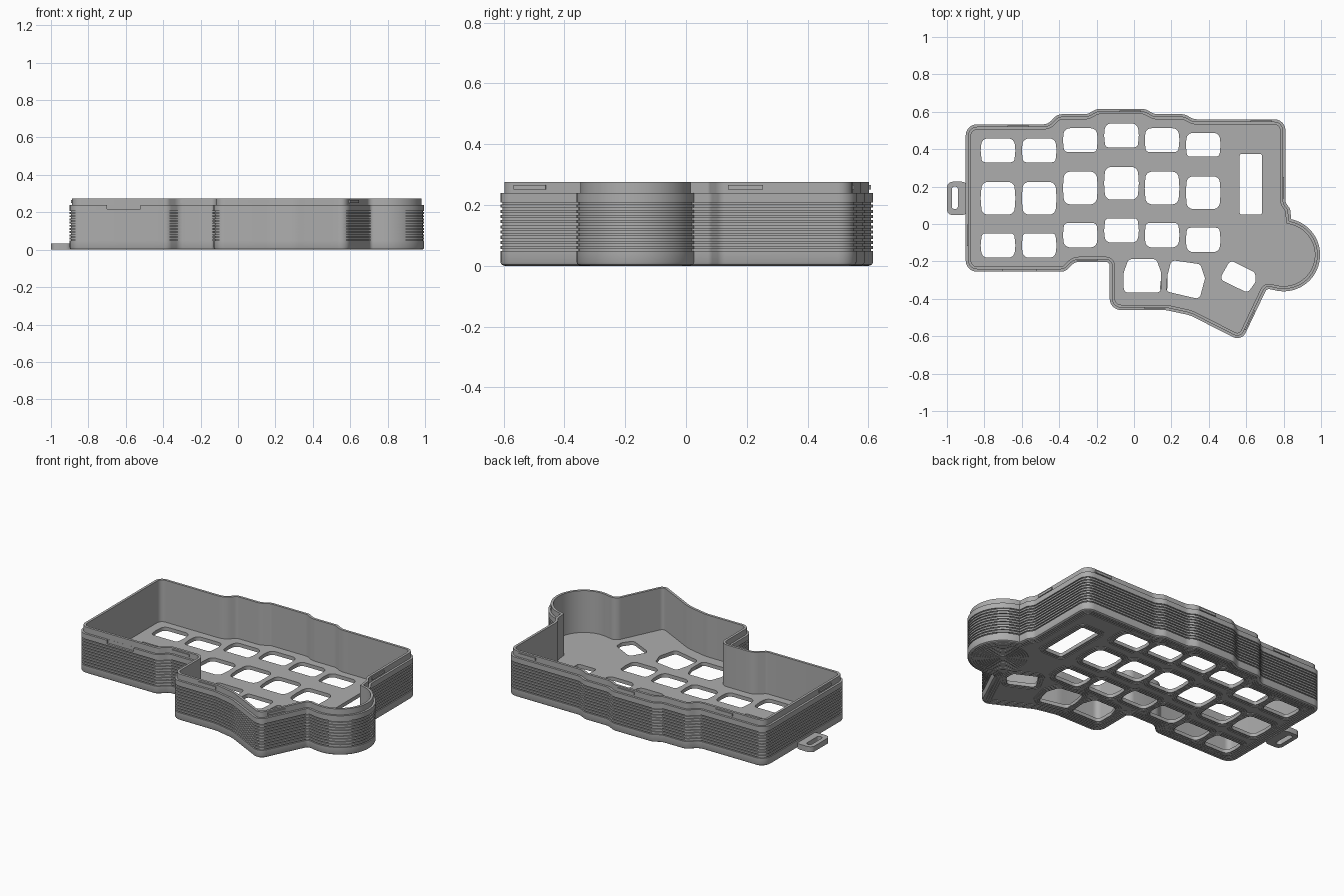
import bpy, bmesh, math
from mathutils import Vector

if "Cube" in bpy.data.objects:
    bpy.data.objects.remove(bpy.data.objects["Cube"])

grey = bpy.data.materials.new("matte grey")
grey.use_nodes = True
COLOUR = (0.42, 0.42, 0.42, 1)
grey.diffuse_color = COLOUR
grey.node_tree.nodes["Principled BSDF"].inputs["Base Color"].default_value = COLOUR


def rounded(corners, segs=6):
    """Round each (x, y, radius) corner of a counter-clockwise polygon."""
    out, n = [], len(corners)
    for i, (x, y, r) in enumerate(corners):
        p = Vector((x, y))
        a = Vector(corners[i - 1][:2]) - p
        b = Vector(corners[(i + 1) % n][:2]) - p
        if r == 0:
            out.append(p)
            continue
        half = a.angle(b) / 2
        t = min(r / math.tan(half), a.length * 0.48, b.length * 0.48)
        r = t * math.tan(half)
        a.normalize()
        b.normalize()
        c = p + (a + b).normalized() * (r / math.sin(half))
        va, vb = p + a * t - c, p + b * t - c
        sweep = va.angle_signed(vb)
        for k in range(segs + 1):
            s = -sweep * k / segs
            out.append(c + Vector((va.x * math.cos(s) - va.y * math.sin(s),
                                   va.x * math.sin(s) + va.y * math.cos(s))))
    return out


def inset(pts, d):
    """Move a counter-clockwise loop inwards by d (outwards if negative)."""
    out, n = [], len(pts)
    for i, p in enumerate(pts):
        a = (p - pts[i - 1]).normalized()
        b = (pts[(i + 1) % n] - p).normalized()
        m = Vector((-a.y - b.y, a.x + b.x)).normalized()
        out.append(p + m * d / max(0.5, m.dot(Vector((-a.y, a.x)))))
    return out


def add_loop(bm, pts, z):
    return [bm.verts.new((p.x, p.y, z)) for p in pts]


def bridge(bm, a, b):
    n = len(a)
    for i in range(n):
        j = (i + 1) % n
        bm.faces.new((a[i], a[j], b[j], b[i]))


def fill(bm, loops):
    edges = []
    for l in loops:
        for i, v in enumerate(l):
            w = l[(i + 1) % len(l)]
            edges.append(bm.edges.get((v, w)) or bm.edges.new((v, w)))
    bmesh.ops.triangle_fill(bm, use_beauty=True, edges=edges)


def ring_prism(bm, outer, inner, z0, z1):
    loops = [add_loop(bm, p, z) for p, z in
             ((outer, z0), (outer, z1), (inner, z1), (inner, z0))]
    for i in range(4):
        bridge(bm, loops[i - 1], loops[i])


def finish(bm, name):
    bmesh.ops.recalc_face_normals(bm, faces=bm.faces)
    me = bpy.data.meshes.new(name)
    bm.to_mesh(me)
    bm.free()
    me.materials.append(grey)
    ob = bpy.data.objects.new(name, me)
    bpy.context.collection.objects.link(ob)
    return ob


def box(name, centre, size, angle=0):
    bm = bmesh.new()
    bmesh.ops.create_cube(bm, size=1)
    for v in bm.verts:
        v.co = Vector((v.co.x * size[0], v.co.y * size[1], v.co.z * size[2]))
    ob = finish(bm, name)
    ob.location = centre
    ob.rotation_euler.z = math.radians(angle)
    return ob


def arc(cx, cy, r, start, end, n):
    return [(cx + r * math.cos(math.radians(start + (end - start) * i / n)),
             cy + r * math.sin(math.radians(start + (end - start) * i / n)))
            for i in range(n + 1)]


# Case outline with the round bulge on the left-hand side
BULGE = (0.8, -0.165)
corners = [(-.9, -.255, .06), (-.37, -.255, .05), (-.315, -.203, .05), (-.13, -.203, .02),
           (-.13, -.46, .06), (.17, -.46, .2), (.3, -.488, .2), (.575, -.628, .05),
           (.71, -.345, .02)]
corners += [(x, y, 0) for x, y in arc(*BULGE, .195, -105, 78, 40)]
corners += [(.835, .08, .03), (.81, .115, .04), (.81, .56, .06), (.32, .56, .06),
            (.27, .587, .06), (.11, .587, .06), (.06, .615, .06), (-.2, .615, .06),
            (-.25, .587, .06), (-.41, .587, .06), (-.46, .533, .06), (-.9, .533, .06)]
outline = rounded(corners)

# Key openings: six staggered columns of three, thumb keys and a tall slot
holes = []
for cx, dy in zip((-.727, -.507, -.287, -.067, .15, .37), (0, 0, .055, .08, .055, .03)):
    w = .093
    for low, high, r_low, r_high in ((.33, .457, .02, .06), (.05, .225, .035, .035),
                                     (-.18, -.05, .06, .02)):
        mid = (low + high) / 2 + dy
        holes.append(rounded([(cx - w * .93, low + dy, r_low), (cx + w * .93, low + dy, r_low),
                              (cx + w, mid, .1), (cx + w * .93, high + dy, r_high),
                              (cx - w * .93, high + dy, r_high), (cx - w, mid, .1)]))
thumbs = [
    [(-.055, -.367), (.145, -.367), (.145, -.26), (.12, -.188), (-.03, -.188), (-.055, -.26)],
    [(.17, -.36), (.35, -.402), (.38, -.29), (.355, -.215), (.2, -.193), (.18, -.27)],
    [(.457, -.295), (.608, -.368), (.65, -.31), (.648, -.26), (.515, -.193)]]
holes += [rounded([(x, y, .025) for x, y in t]) for t in thumbs]
holes.append(rounded([(.565, .05, .012), (.685, .05, .012), (.685, .375, .012), (.565, .375, .012)]))

# Case shell: rounded foot, square grooves, stepped lip, inner wall
FLOOR, UNDER, TOP = .022, .004, .275
profile = [(.014, UNDER), (.014, 0), (.009, .001), (.003, .005), (0, .012)]
for i in range(10):
    z = .048 + i * .017
    profile += [(0, z), (.007, z), (.007, z + .007), (0, z + .007)]
profile += [(0, .24), (.013, .24), (.013, TOP), (.028, TOP), (.028, FLOOR)]
bm = bmesh.new()
rings = [add_loop(bm, inset(outline, d), z) for d, z in profile]
for a, b in zip(rings, rings[1:]):
    bridge(bm, a, b)
upper = [add_loop(bm, h, FLOOR) for h in holes]
lower = [add_loop(bm, h, UNDER) for h in holes]
for a, b in zip(upper, lower):
    bridge(bm, a, b)
fill(bm, [rings[-1]] + upper)
fill(bm, [rings[0]] + lower)
case = finish(bm, "case_shell")

# Opening notch in the front ledge
cutter = box("notch_cutter", (-.61, -.2725, .235), (.18, .06, .034))
cutter.hide_render = True
mod = case.modifiers.new("notch", "BOOLEAN")
mod.operation, mod.object, mod.solver = "DIFFERENCE", cutter, "EXACT"
bpy.context.view_layer.objects.active = case
bpy.ops.object.modifier_apply(modifier="notch")
bpy.data.objects.remove(cutter)

# Concentric ridges under the floor
bm = bmesh.new()
for h in holes:
    for d in (0, .013, .026):
        ring_prism(bm, inset(h, -d - .007), inset(h, -d), 0, UNDER + .001)
for d in (.021, .034, .047):
    ring_prism(bm, inset(outline, d), inset(outline, d + .007), 0, UNDER + .001)
for i in range(9):
    circle = [Vector(p) for p in arc(*BULGE, .14 - i * .014, 0, 360, 40)[:-1]]
    ring_prism(bm, circle, inset(circle, .007), 0, UNDER + .001)
ridges = finish(bm, "underside_ridges")

# Strap loop on the right-hand side
def rectangle(x0, x1, y0, y1, r):
    return rounded([(x0, y0, r), (x1, y0, r), (x1, y1, r), (x0, y1, r)])

bm = bmesh.new()
ring_prism(bm, rectangle(-1, -.89, .048, .226, .03),
           rectangle(-.974, -.942, .08, .2, .014), 0, .033)
strap = finish(bm, "strap_loop")

# Snap ridges around the lip
snaps = [(-.62, .52, 0), (-.02, .602, 0), (.68, .547, 0), (.797, .195, 90),
         (-.887, -.06, 90), (-.25, -.19, 0), (.11, -.447, 0), (.617, -.512, 65)]
for i, (x, y, angle) in enumerate(snaps):
    box(f"snap_ridge_{i + 1}", (x, y, .258), (.115, .012, .015), angle)

# Smooth the curved walls and keep the edges sharp
bpy.ops.object.select_all(action="DESELECT")
for ob in (case, strap):
    ob.select_set(True)
bpy.context.view_layer.objects.active = case
bpy.ops.object.shade_smooth_by_angle(angle=math.radians(30))
